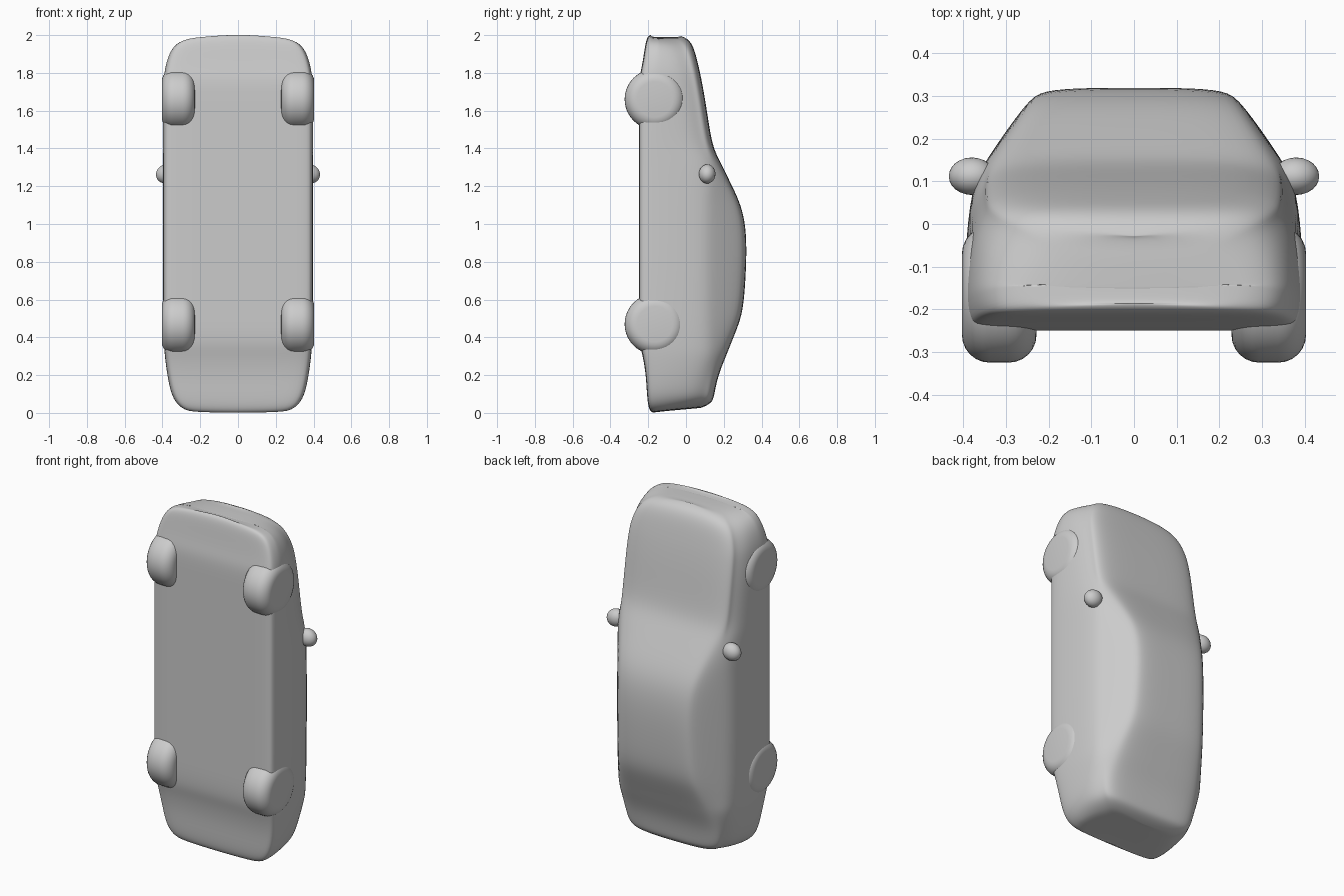
import bpy, bmesh, math
from mathutils import Matrix

if "Cube" in bpy.data.objects:
    bpy.data.objects.remove(bpy.data.objects["Cube"])

grey = bpy.data.materials.new("plain grey")
grey.diffuse_color = (0.6, 0.6, 0.6, 1)
grey.use_nodes = True
grey.node_tree.nodes["Principled BSDF"].inputs["Base Color"].default_value = grey.diffuse_color


def add_object(name, bm):
    bmesh.ops.recalc_face_normals(bm, faces=bm.faces)
    for f in bm.faces:
        f.smooth = True
    me = bpy.data.meshes.new(name)
    bm.to_mesh(me)
    bm.free()
    me.materials.append(grey)
    ob = bpy.data.objects.new(name, me)
    bpy.context.collection.objects.link(ob)
    return ob


def section(w, low, top):
    """Closed cross-section: roof, side windows, flanks and floor."""
    belt = min(0.15, top - 0.05)
    r = w - 0.06 - 0.55 * max(0, top - 0.14)
    half = [(0.5 * r, top), (0.9 * r, top - 0.006), (r + 0.012, top - 0.03),
            (w - 0.05, belt), (w - 0.015, belt - 0.06),
            (w, (belt + low) / 2 - 0.03), (w, low + 0.06),
            (w - 0.008, low + 0.015), (w - 0.03, low), (0.5 * w, low)]
    return ([(0, top)] + half + [(0, low)]
            + [(-x, y) for x, y in reversed(half)])


# Body stations from tail to nose: height, half width, floor, roof, tilt, bow
stations = [
    (0.012, 0.24, -0.165, 0.07, 0.10, 0.05), (0.02, 0.285, -0.185, 0.11, 0.12, 0.10),
    (0.045, 0.325, -0.20, 0.142, 0.09, 0.10), (0.10, 0.355, -0.207, 0.15, 0, 0),
    (0.20, 0.375, -0.212, 0.17, 0, 0), (0.30, 0.388, -0.228, 0.212, 0, 0),
    (0.36, 0.392, -0.245, 0.235, 0, 0), (0.45, 0.395, -0.25, 0.272, 0, 0),
    (0.54, 0.396, -0.25, 0.302, 0, 0), (0.70, 0.397, -0.25, 0.315, 0, 0),
    (0.88, 0.397, -0.25, 0.322, 0, 0), (1.02, 0.397, -0.25, 0.312, 0, 0),
    (1.12, 0.397, -0.25, 0.283, 0, 0), (1.22, 0.397, -0.25, 0.235, 0, 0),
    (1.32, 0.397, -0.25, 0.185, 0, 0), (1.40, 0.397, -0.25, 0.145, 0, 0),
    (1.50, 0.397, -0.25, 0.125, 0, 0), (1.65, 0.397, -0.25, 0.103, 0, 0),
    (1.76, 0.394, -0.25, 0.083, 0, 0), (1.82, 0.388, -0.236, 0.07, 0, 0),
    (1.90, 0.368, -0.222, 0.053, -0.05, 0.05), (1.96, 0.335, -0.212, 0.035, -0.10, 0.15),
    (1.99, 0.29, -0.20, 0.01, -0.08, 0.25), (2.00, 0.22, -0.185, -0.03, -0.04, 0.25),
]
bm = bmesh.new()
rings = []
for z, w, low, top, tilt, bow in stations:
    mid = (low + top) / 2
    sign = 1 if z < 1 else -1
    rings.append([bm.verts.new((x, y, z + tilt * (y - mid) + sign * bow * x * x))
                  for x, y in section(w, low, top)])
for a, b in zip(rings, rings[1:]):
    n = len(a)
    for i in range(n):
        bm.faces.new((a[i], a[(i + 1) % n], b[(i + 1) % n], b[i]))
# End caps as strips between the two halves
for ring in (rings[0], rings[-1]):
    n = len(ring)
    bm.faces.new((ring[0], ring[1], ring[-1]))
    for i in range(1, n // 2 - 1):
        bm.faces.new((ring[i], ring[i + 1], ring[n - i - 1], ring[n - i]))
    bm.faces.new((ring[n // 2 - 1], ring[n // 2], ring[n // 2 + 1]))
body = add_object("car_body", bm)
body.modifiers.new("smooth", 'SUBSURF').levels = 2
body.modifiers["smooth"].render_levels = 2

for side, label in ((-1, "left"), (1, "right")):
    # Soft-edged wheels half sunk into the floor
    for z, end in ((0.47, "rear"), (1.66, "front")):
        bm = bmesh.new()
        bmesh.ops.create_cone(bm, cap_ends=True, segments=40,
                              radius1=0.16, radius2=0.16, depth=0.175,
                              matrix=Matrix.Translation((side * 0.316, -0.165, z))
                              @ Matrix.Rotation(math.pi / 2, 4, 'Y'))
        wheel = add_object(f"{end}_wheel_{label}", bm)
        bev = wheel.modifiers.new("round", 'BEVEL')
        bev.width, bev.segments = 0.065, 6
    # Door mirrors
    bm = bmesh.new()
    bmesh.ops.create_uvsphere(bm, u_segments=24, v_segments=14, radius=1,
                              matrix=Matrix.Translation((side * 0.38, 0.112, 1.265))
                              @ Matrix.Rotation(side * 0.35, 4, 'Y')
                              @ Matrix.Diagonal((0.055, 0.044, 0.05, 1)))
    add_object(f"door_mirror_{label}", bm)
